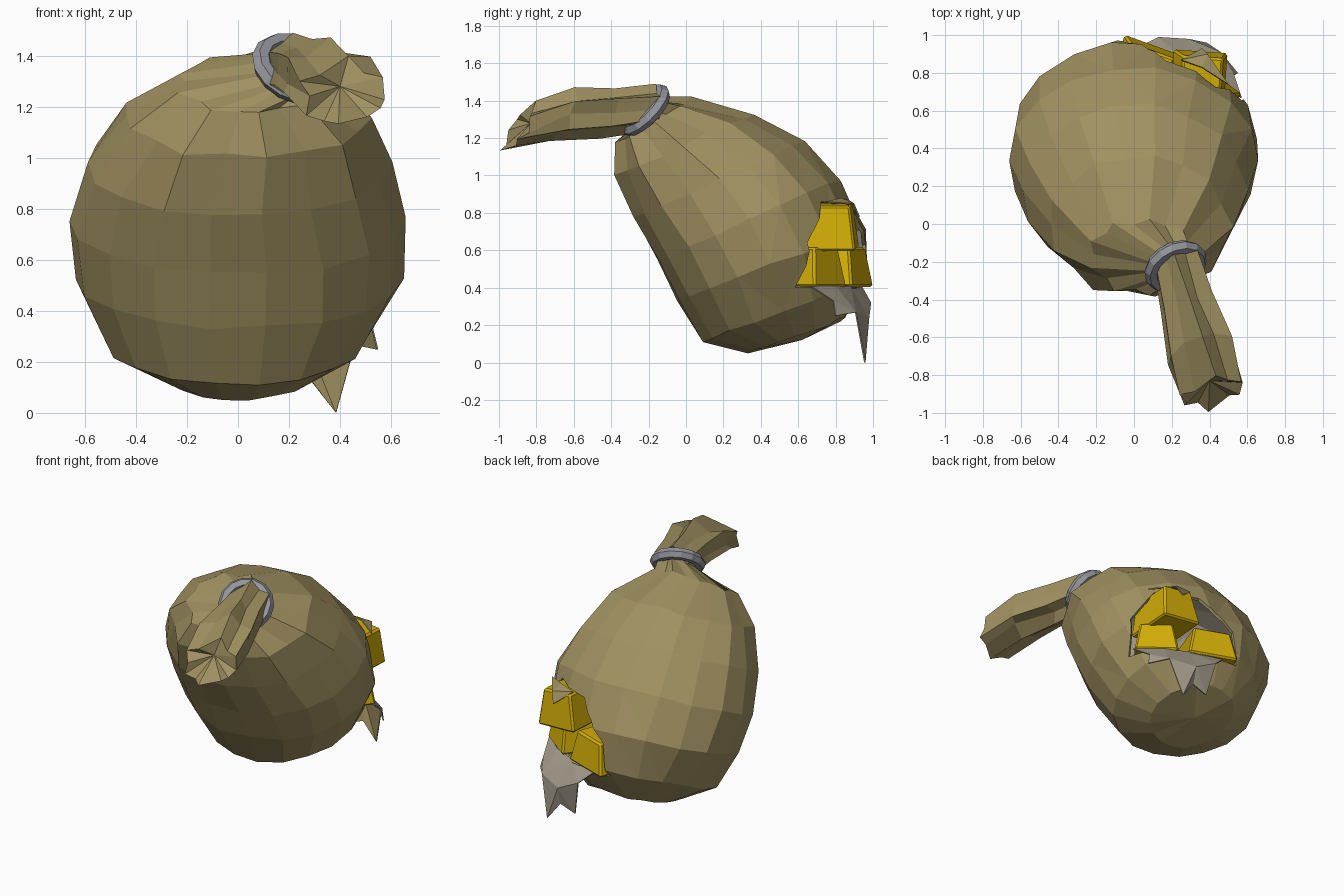
import bpy, bmesh, math, random
from mathutils import Vector, Matrix

random.seed(4)
cube = bpy.data.objects.get("Cube")
if cube:
    bpy.data.objects.remove(cube, do_unlink=True)


def material(name, r, g, b):
    m = bpy.data.materials.new(name)
    m.use_nodes = True
    m.diffuse_color = (r, g, b, 1)
    m.node_tree.nodes["Principled BSDF"].inputs["Base Color"].default_value = (r, g, b, 1)
    return m


CLOTH = material("tan cloth", 0.355, 0.285, 0.12)
LINING = material("grey lining", 0.37, 0.33, 0.26)
GOLD = material("gold", 0.65, 0.425, 0.002)
METAL = material("grey metal", 0.30, 0.31, 0.34)


def make_object(name, bm, *mats):
    mesh = bpy.data.meshes.new(name)
    bm.to_mesh(mesh)
    bm.free()
    ob = bpy.data.objects.new(name, mesh)
    bpy.context.collection.objects.link(ob)
    for m in mats:
        mesh.materials.append(m)
    return ob


def thicken(ob, amount):
    mod = ob.modifiers.new("thickness", "SOLIDIFY")
    mod.thickness = amount
    mod.offset = -1
    mod.material_offset = 1


def loft(bm, rings, tip):
    """Skin rings of points, closing the last ring onto a tip."""
    loops = [[bm.verts.new(p) for p in ring] for ring in rings]
    n = len(loops[0])
    for a, b in zip(loops, loops[1:]):
        for i in range(n):
            j = (i + 1) % n
            bm.faces.new((a[i], a[j], b[j], b[i]))
    end = bm.verts.new(tip)
    for i in range(n):
        bm.faces.new((loops[-1][i], loops[-1][(i + 1) % n], end))


def wobble(amount):
    return Vector([random.uniform(-amount, amount) for _ in range(3)])


# Sack body: tilted rings as front (y, z), back (y, z), centre x, half width, pleat depth
STATIONS = [
    ((-.28, 1.26), (-.15, 1.42), .20, .12, .12),
    ((-.36, 1.18), (.02, 1.41), .04, .27, .08),
    ((-.38, 1.0), (.36, 1.33), .03, .475, .035),
    ((-.29, .77), (.63, 1.19), .0, .59, .01),
    ((-.16, .54), (.83, .98), .0, .665, 0),
    ((-.05, .33), (.96, .71), .0, .645, 0),
    ((.08, .105), (.97, .45), -.01, .50, 0),
    ((.32, .045), (.86, .24), .0, .28, 0),
]
SIDES = 18
rings = []
for f, b, cx, half, pleat in STATIONS:
    f, b = Vector((0, *f)), Vector((0, *b))
    ring = []
    for i in range(SIDES):
        a = math.tau * i / SIDES
        k = 1 + pleat * (-1) ** i
        p = (f + b) / 2 + (b - f) / 2 * math.sin(a) * k
        p.x = cx + half * math.cos(a) * k
        ring.append(p + wobble(.01))
    rings.append(ring)
bm = bmesh.new()
loft(bm, rings, (0, .62, .12))
bmesh.ops.recalc_face_normals(bm, faces=bm.faces)

# Torn hole in the back: slice along its outline, then drop the faces inside
ORIGIN = Vector((.29, .84, .6))
ACROSS = Vector((-.91, .42, 0)).normalized()
OUT = Vector((.42, .91, 0)).normalized()
UP = Vector((0, 0, 1))
outline = [(-.33, -.2), (.38, -.2), (.35, .03), (.12, .25), (-.18, .26), (-.34, .04)]
planes = []
for i, (u, v) in enumerate(outline):
    u2, v2 = outline[(i + 1) % len(outline)]
    planes.append((ORIGIN + ACROSS * u + UP * v,
                   (ACROSS * (v2 - v) - UP * (u2 - u)).normalized()))


def near_hole(face):
    d = face.calc_center_median() - ORIGIN
    return d.dot(OUT) > -.3 and abs(d.dot(ACROSS)) < .6 and abs(d.z) < .5


def in_hole(face):
    c = face.calc_center_median()
    return near_hole(face) and all((c - p).dot(n) < 0 for p, n in planes)


bmesh.ops.triangulate(bm, faces=[f for f in bm.faces if near_hole(f)])
for point, normal in planes:
    region = [f for f in bm.faces if near_hole(f)]
    parts = region + list({e for f in region for e in f.edges}) \
        + list({v for f in region for v in f.verts})
    bmesh.ops.bisect_plane(bm, geom=parts, plane_co=point, plane_no=normal)
bmesh.ops.delete(bm, geom=[f for f in bm.faces if in_hole(f)], context="FACES")
thicken(make_object("sack_body", bm, CLOTH, LINING), .02)

# Gathered cloth tail beyond the tie: centre, half width, half height
TAIL = [((.22, -.17, 1.36), .13, .12), ((.28, -.42, 1.34), .15, .13),
        ((.36, -.66, 1.31), .20, .15), ((.42, -.90, 1.25), .19, .15)]
FOLDS = 12
rings = []
for k, (c, w, h) in enumerate(TAIL):
    side = Vector((.96, .27, 0))
    lift = Vector((0, .05 + .17 * k, .97)).normalized()
    ring = []
    for i in range(FOLDS):
        a = math.tau * i / FOLDS
        r = 1.04 if i % 2 else .80
        ring.append(Vector(c) + side * w * r * math.cos(a) + lift * h * r * math.sin(a)
                    + wobble(.007 * (k + 1)))
    rings.append(ring)
bm = bmesh.new()
loft(bm, rings, (.40, -.83, 1.28))
bmesh.ops.recalc_face_normals(bm, faces=bm.faces)
make_object("sack_tail", bm, CLOTH)

# Metal ring tying the neck
axis = Vector((.35, -.66, .66))
bpy.ops.mesh.primitive_torus_add(
    major_segments=14, minor_segments=6, major_radius=.138, minor_radius=.038,
    location=(.22, -.225, 1.35), rotation=axis.to_track_quat("Z", "Y").to_euler())
tie = bpy.context.object
tie.name = "neck_ring"
tie.data.materials.append(METAL)


# Gold ingots: tapered, bevelled blocks pointing out of the hole
def ingot(name, end, azimuth, width, height, tilt=0):
    bm = bmesh.new()
    bmesh.ops.create_cube(bm, size=1)
    for v in bm.verts:
        v.co.x -= .5
        if v.co.z > 0:
            v.co.y *= .74
            v.co.x = -.5 + (v.co.x + .5) * .84
    bmesh.ops.scale(bm, vec=(.38, width, height), verts=bm.verts)
    bmesh.ops.bevel(bm, geom=bm.edges[:], offset=.012, segments=1, affect="EDGES")
    ob = make_object(name, bm, GOLD)
    ob.matrix_world = Matrix.Translation(end) @ Matrix.Rotation(math.radians(azimuth), 4, "Z") \
        @ Matrix.Rotation(math.radians(tilt), 4, "X")


ingot("left_ingot", (.455, .775, .51), 53, .29, .21)
ingot("right_ingot", (.11, .945, .51), 70, .34, .21)
ingot("top_ingot", (.36, .915, .725), 86, .29, .24, 4)


# Torn cloth flaps, lining outwards
def flap(name, points, faces, *mats):
    bm = bmesh.new()
    vs = [bm.verts.new(p) for p in points]
    for f in faces:
        face = bm.faces.new([vs[i] for i in f])
        face.normal_update()
        if face.normal.dot(OUT) < 0:
            face.normal_flip()
    thicken(make_object(name, bm, *mats), .008)


flap("lower_flap",
     [(.57, .67, .41), (.42, .80, .41), (.25, .88, .41), (.03, .94, .41),
      (.53, .79, .33), (.46, .91, .27), (.29, .98, .24), (.13, .99, .32),
      (.55, .80, .25), (.385, .96, 0), (.18, .95, .08), (.29, .95, .12)],
     [(0, 1, 4), (1, 5, 4), (4, 5, 8), (1, 2, 5), (2, 6, 5), (5, 6, 9),
      (2, 3, 7), (2, 7, 6), (6, 7, 10), (6, 11, 9), (6, 10, 11)], LINING, CLOTH)
flap("upper_flap",
     [(.50, .74, .86), (.36, .83, .88), (.25, .87, .87), (.39, .90, .85), (.36, .93, .78)],
     [(0, 1, 3), (1, 2, 3), (2, 4, 3)], CLOTH, LINING)
